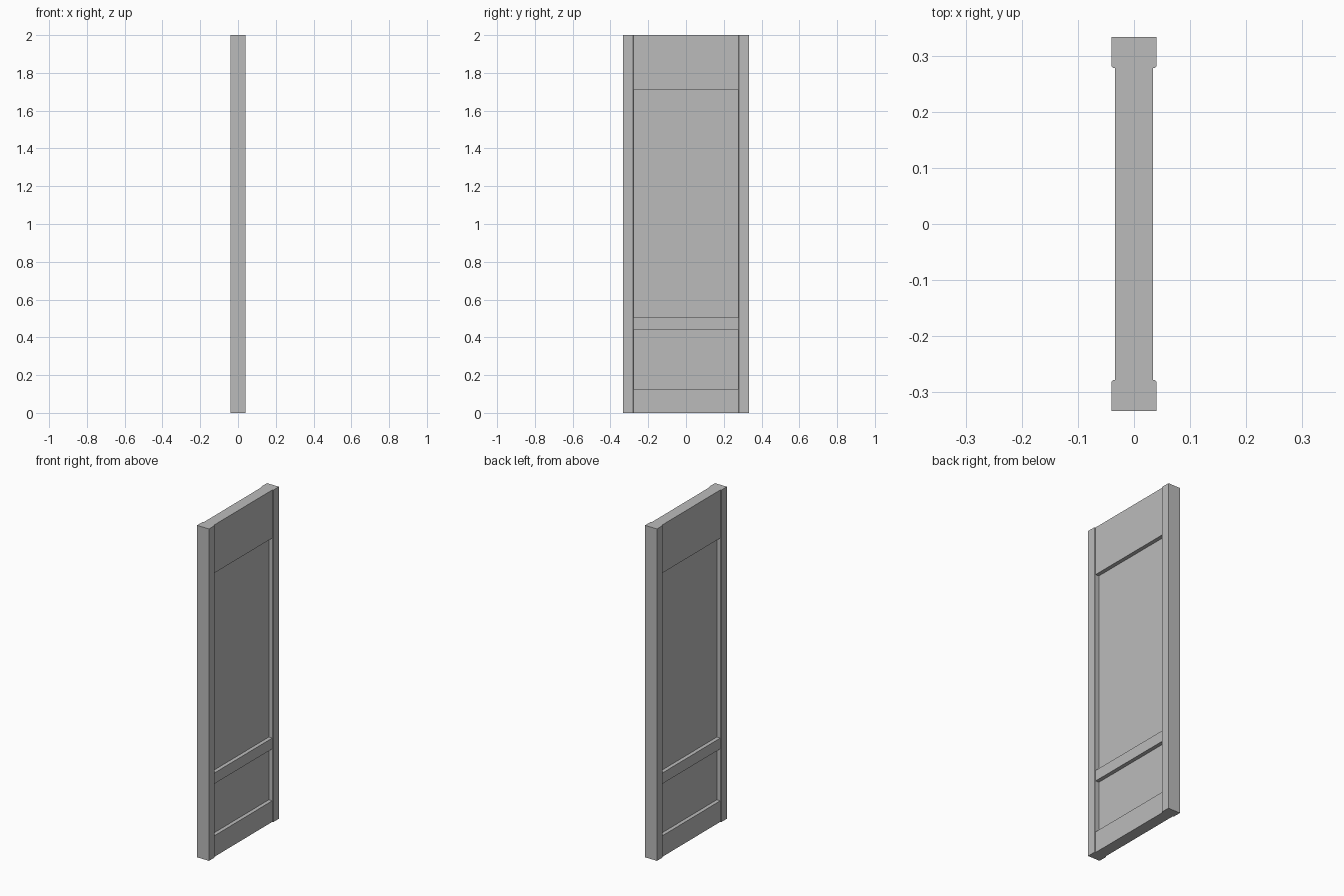
import bpy
import bmesh

cube = bpy.data.objects.get("Cube")
if cube:
    bpy.data.objects.remove(cube, do_unlink=True)

# One plain grey finish for the whole door
grey = bpy.data.materials.new("plain_grey")
grey.use_nodes = True
COLOUR = (0.5, 0.5, 0.5, 1)
grey.diffuse_color = COLOUR
grey.node_tree.nodes["Principled BSDF"].inputs["Base Color"].default_value = COLOUR

HALF_WIDTH = 0.333    # outer edge of the stiles
INNER = 0.278         # inner edge of the stiles
STILE_X, RAIL_X, PANEL_X = 0.04, 0.034, 0.011   # half thicknesses


def board(name, half_x, y0, y1, z0, z1, eased=None):
    """Upright board; vertical edges lying at y = eased get a small chamfer."""
    bm = bmesh.new()
    bmesh.ops.create_cube(bm, size=1)
    for v in bm.verts:
        v.co = (v.co.x * 2 * half_x,
                y1 if v.co.y > 0 else y0,
                z1 if v.co.z > 0 else z0)
    if eased is not None:
        edges = [e for e in bm.edges
                 if all(abs(v.co.y - eased) < 1e-5 for v in e.verts)
                 and abs(e.verts[0].co.z - e.verts[1].co.z) > 0.1]
        bmesh.ops.bevel(bm, geom=edges, offset=0.003, segments=1, affect='EDGES')
    bmesh.ops.recalc_face_normals(bm, faces=bm.faces)
    mesh = bpy.data.meshes.new(name)
    bm.to_mesh(mesh)
    bm.free()
    mesh.materials.append(grey)
    obj = bpy.data.objects.new(name, mesh)
    bpy.context.collection.objects.link(obj)
    return obj


# Stiles on both long edges
board("back_stile", STILE_X, INNER, HALF_WIDTH, 0, 2, eased=INNER)
board("front_stile", STILE_X, -HALF_WIDTH, -INNER, 0, 2, eased=-INNER)

# Cross rails
rails = {"bottom_rail": (0, 0.127), "middle_rail": (0.44, 0.505), "top_rail": (1.71, 2)}
for name, (z0, z1) in rails.items():
    board(name, RAIL_X, -INNER, INNER, z0, z1)

# Recessed panels filling the gaps between rails
board("lower_panel", PANEL_X, -INNER, INNER, rails["bottom_rail"][1], rails["middle_rail"][0])
board("upper_panel", PANEL_X, -INNER, INNER, rails["middle_rail"][1], rails["top_rail"][0])
